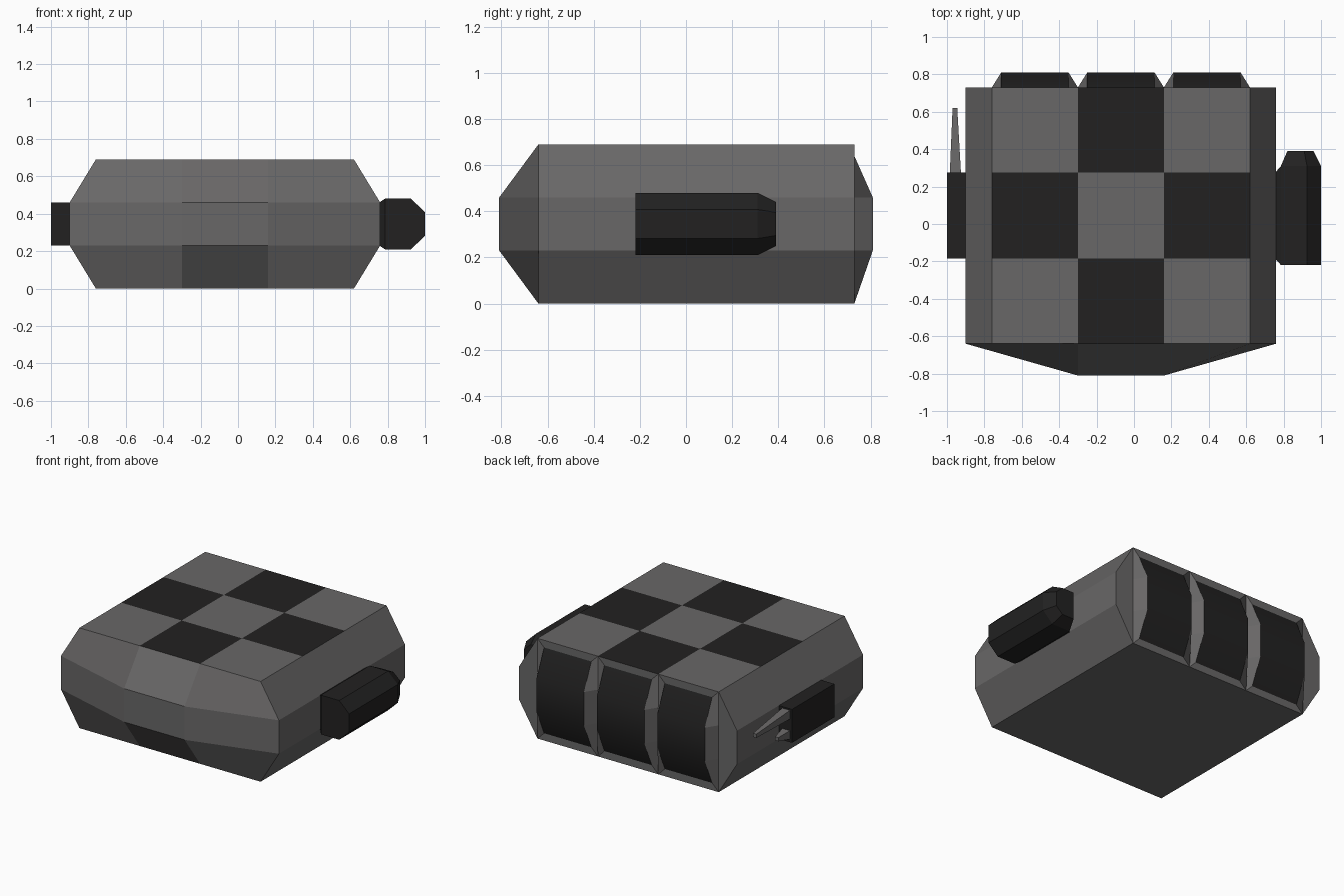
import bpy, bmesh, math
from itertools import product

if "Cube" in bpy.data.objects:
    bpy.data.objects.remove(bpy.data.objects["Cube"])


def material(name, v):
    m = bpy.data.materials.new(name)
    m.diffuse_color = (v, v * 0.97, v * 0.97, 1)
    m.use_nodes = True
    m.node_tree.nodes["Principled BSDF"].inputs["Base Color"].default_value = m.diffuse_color
    return m


GREY, DARK = material("grey", 0.14), material("dark", 0.016)


def finish(name, bm, mats):
    bmesh.ops.remove_doubles(bm, verts=bm.verts, dist=1e-4)
    bmesh.ops.recalc_face_normals(bm, faces=bm.faces)
    me = bpy.data.meshes.new(name)
    bm.to_mesh(me)
    bm.free()
    for m in mats:
        me.materials.append(m)
    ob = bpy.data.objects.new(name, me)
    bpy.context.collection.objects.link(ob)
    return ob


def add_face(bm, pts, mat=0, smooth=False):
    f = bm.faces.new([bm.verts.new(p) for p in pts])
    f.material_index = mat
    f.smooth = smooth


def loft(name, rings, mat):
    # skin a list of matching closed rings and cap both ends
    bm = bmesh.new()
    n = len(rings[0])
    for a, b in zip(rings, rings[1:]):
        for i in range(n):
            j = (i + 1) % n
            add_face(bm, [a[i], a[j], b[j], b[i]])
    add_face(bm, rings[0])
    add_face(bm, rings[-1])
    return finish(name, bm, [mat])


# Housing: 3x3x3 cell shell with bulged front and sides
XS, YS, ZS = (-0.76, -0.30, 0.16, 0.62), (-0.64, -0.185, 0.275, 0.73), (0, 0.23, 0.46, 0.69)


def shell(i, j, k):
    mid = k in (1, 2)
    x = XS[i] + (0.14 * {0: -1, 3: 1}.get(i, 0) if mid else 0)
    y = -0.81 if j == 0 and mid and i in (1, 2) else YS[j]
    return (x, y, ZS[k])


bm = bmesh.new()
for a, b in product(range(3), repeat=2):
    corners = [(a, b), (a + 1, b), (a + 1, b + 1), (a, b + 1)]
    add_face(bm, [shell(u, v, 3) for u, v in corners], (a + b) % 2)  # checkered top
    add_face(bm, [shell(u, v, 0) for u, v in corners])
    add_face(bm, [shell(u, 0, v) for u, v in corners])
    add_face(bm, [shell(0, u, v) for u, v in corners])
    add_face(bm, [shell(3, u, v) for u, v in corners])

# Flat back ends beside the panels
for i in (0, 3):
    pts = [shell(i, 3, k) for k in range(4)]
    inner = [(XS[i], 0.73, ZS[k]) for k in (2, 1)]
    add_face(bm, pts + inner)

# Three bulging dark back panels with grey frames
Y0, Y1, INS = 0.73, 0.81, 0.05
inner_rows = [(0.05, Y0), (0.23, Y1), (0.46, Y1), (0.64, Y0)]
for x0, x1 in zip(XS, XS[1:]):
    out = [[(x, Y0, z) for z in ZS] for x in (x0, x1)]
    inn = [[(x, y, z) for z, y in inner_rows] for x in (x0 + INS, x1 - INS)]
    for k in range(3):
        add_face(bm, [inn[0][k], inn[1][k], inn[1][k + 1], inn[0][k + 1]], 1, True)
        for s in (0, 1):
            add_face(bm, [out[s][k], inn[s][k], inn[s][k + 1], out[s][k + 1]])
    for k in (0, 3):
        add_face(bm, [out[0][k], out[1][k], inn[1][k], inn[0][k]])
bmesh.ops.remove_doubles(bm, verts=bm.verts, dist=1e-4)
bmesh.ops.recalc_face_normals(bm, faces=bm.faces)
for e in bm.edges:
    e.smooth = e.calc_face_angle(3) < math.radians(30)
finish("housing", bm, [GREY, DARK])


def rect_x(x, y0, y1, z0, z1):
    return [(x, y0, z0), (x, y1, z0), (x, y1, z1), (x, y0, z1)]


def rect_y(y, x0, x1, z0, z1):
    return [(x0, y, z0), (x1, y, z0), (x1, y, z1), (x0, y, z1)]


# Left block
loft("left_block", [rect_x(-0.89, -0.185, 0.275, 0.23, 0.46),
                    rect_x(-1.0, -0.185, 0.275, 0.23, 0.46)], DARK)

# Tapered prongs behind the left block
for name, zb, zt, yt in (("upper_prong", 0.42, 0.40, 0.62), ("lower_prong", 0.28, 0.285, 0.38)):
    loft(name, [rect_y(0.27, -0.985, -0.925, zb - 0.03, zb + 0.03),
                rect_y(yt, -0.97, -0.945, zt - 0.013, zt + 0.013)], GREY)

# Right handle: chamfered bar with tapered rear end, and its collar
def bar(y, x0, x1, x2, z0, z1, c):
    return [(x0, y, z0), (x1, y, z0), (x2, y, z0 + c),
            (x2, y, z1 - c), (x1, y, z1), (x0, y, z1)]


loft("right_handle", [bar(-0.22, 0.785, 0.925, 1.0, 0.21, 0.48, 0.072),
                      bar(0.31, 0.785, 0.925, 1.0, 0.21, 0.48, 0.072),
                      bar(0.39, 0.82, 0.91, 0.96, 0.25, 0.44, 0.045)], DARK)
loft("handle_collar", [rect_x(0.755, -0.185, 0.275, 0.23, 0.46),
                       rect_x(0.786, -0.22, 0.31, 0.21, 0.48)], DARK)
